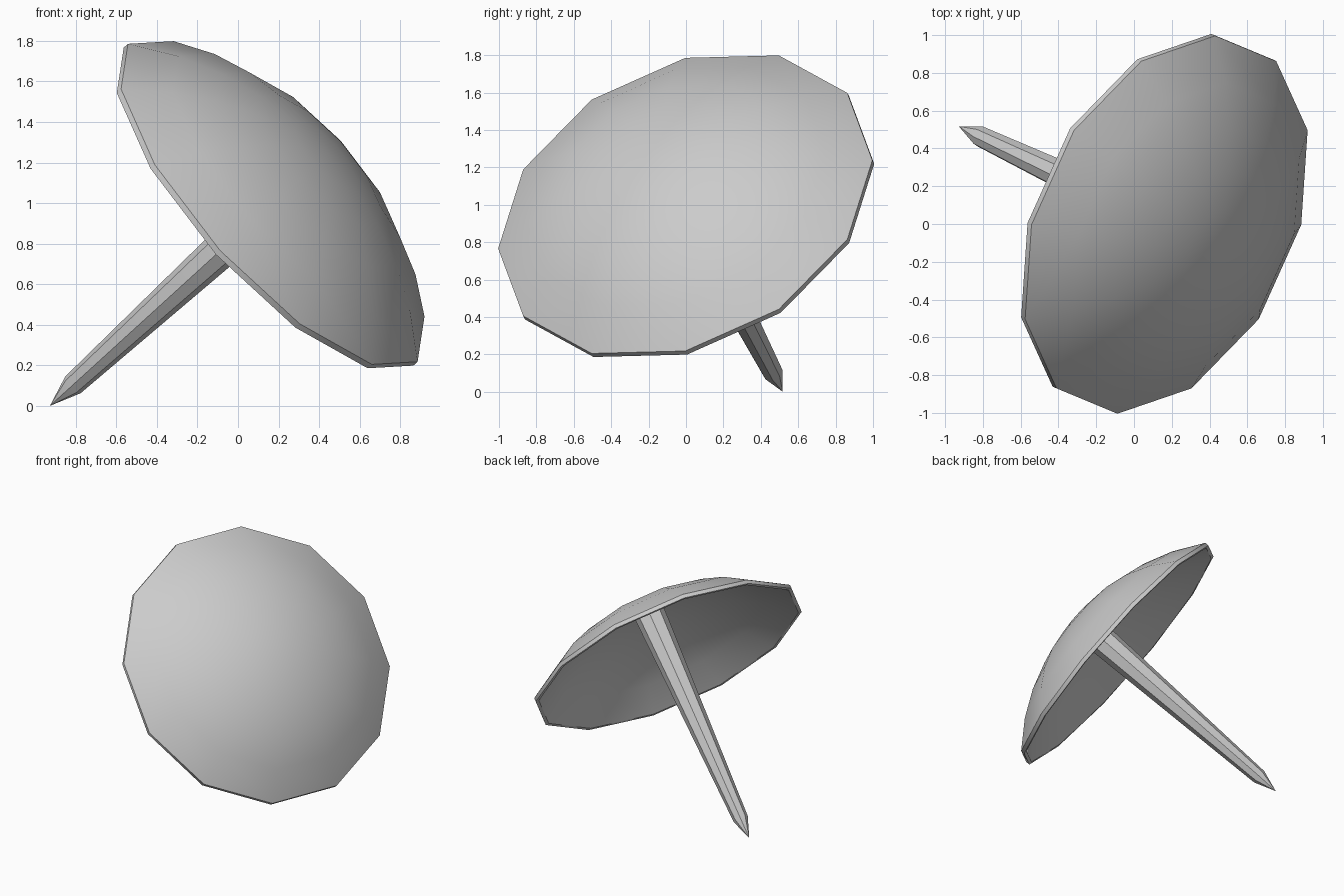
import bpy, bmesh, math
from mathutils import Matrix, Vector

if "Cube" in bpy.data.objects:
    bpy.data.objects.remove(bpy.data.objects["Cube"])

# Frame of the tilted tack: u and v span the rim plane, n points out of the dome
n = Vector((0.698, -0.331, 0.636)).normalized()
u = Vector((0.715, 0, -0.785))
u = (u - n * u.dot(n)).normalized()
v = n.cross(u)
frame = Matrix((u, v, n)).transposed().to_4x4()
frame.translation = (0.163, 0, 0.994)


def lathe(name, profile, sides):
    """Spin a (radius, height) profile around the tack axis."""
    bm = bmesh.new()
    rings = []
    for r, h in profile:
        count = sides if r > 0 else 1
        rings.append([bm.verts.new((r * math.cos(2 * math.pi * i / sides),
                                    r * math.sin(2 * math.pi * i / sides), h))
                      for i in range(count)])
    for a, b in zip(rings, rings[1:]):
        for i in range(sides):
            j = (i + 1) % sides
            quad = [a[i % len(a)], b[i % len(b)], b[j % len(b)], a[j % len(a)]]
            bm.faces.new(list(dict.fromkeys(quad)))
    for ring in (rings[0], rings[-1]):
        if len(ring) > 1:
            bm.faces.new(ring)
    bmesh.ops.recalc_face_normals(bm, faces=bm.faces)
    mesh = bpy.data.meshes.new(name)
    bm.to_mesh(mesh)
    bm.free()
    mesh.transform(frame)
    obj = bpy.data.objects.new(name, mesh)
    bpy.context.collection.objects.link(obj)
    bpy.ops.object.select_all(action='DESELECT')
    obj.select_set(True)
    bpy.context.view_layer.objects.active = obj
    bpy.ops.object.shade_smooth_by_angle(angle=math.radians(32))
    return obj


def cap(radius, height, base, steps=5):
    """Spherical cap profile from the apex down to its edge."""
    rho = (radius ** 2 + height ** 2) / (2 * height)
    radii = [radius * k / steps for k in range(steps + 1)]
    return [(r, base + math.sqrt(rho ** 2 - r ** 2) - (rho - height)) for r in radii]


# Hollow domed head with a thin rim
outer = cap(1.06, 0.385, 0.012)
inner = cap(1.035, 0.38, -0.018)
lathe("domed_head", outer + [(1.06, -0.018)] + inner[::-1], 12)

# Tapered pin with a pointed tip, running up into the hollow head
lathe("pin", [(0.115, 0.37), (0.056, -1.40), (0, -1.563)], 8)
